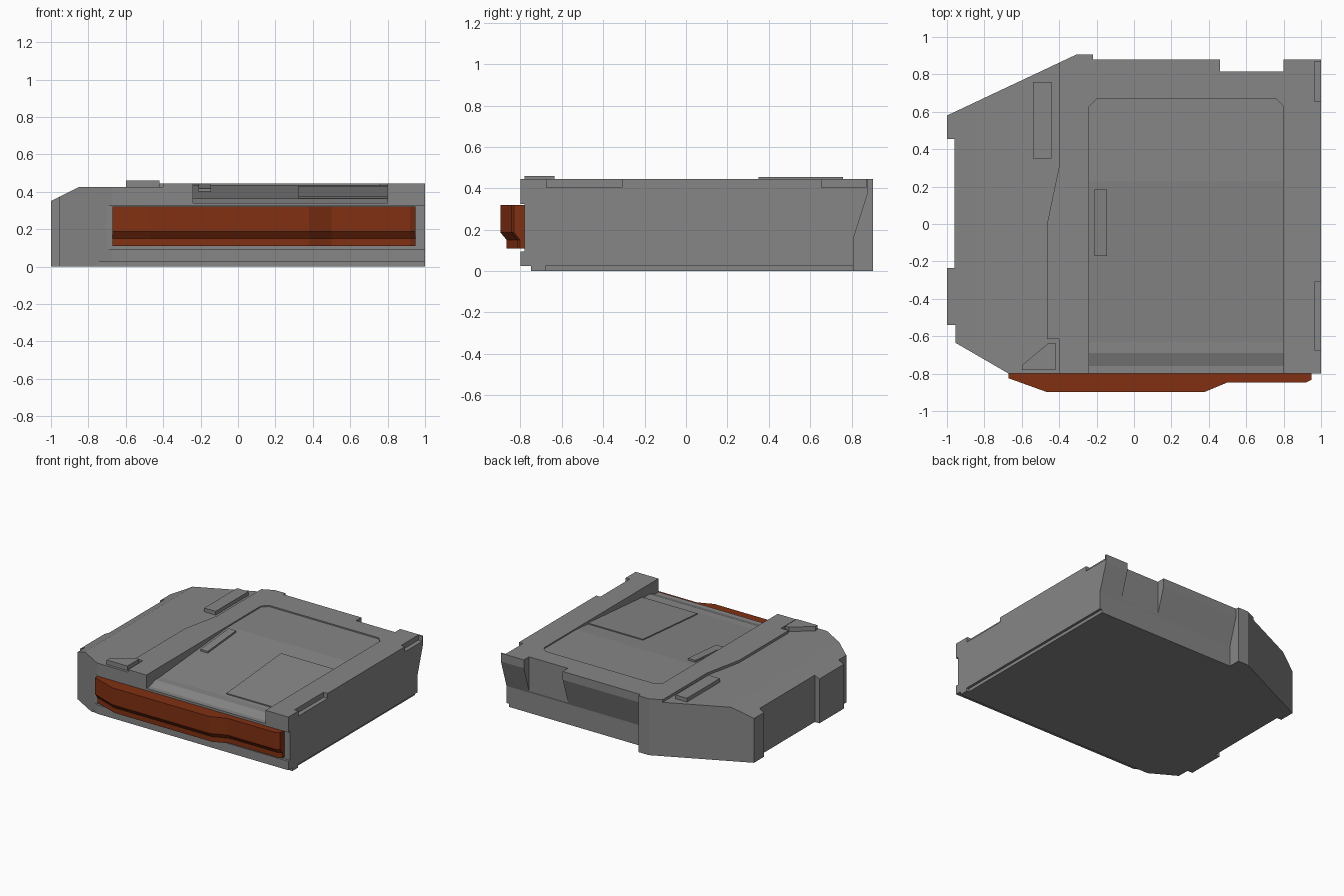
import bpy
import bmesh

old = bpy.data.objects.get("Cube")
if old:
    bpy.data.objects.remove(old, do_unlink=True)


def material(name, rgb):
    m = bpy.data.materials.new(name)
    m.use_nodes = True
    m.diffuse_color = (*rgb, 1)
    m.node_tree.nodes["Principled BSDF"].inputs["Base Color"].default_value = (*rgb, 1)
    return m


GREY = material("hull grey", (0.24, 0.24, 0.24))
RUST = material("rust orange", (0.22, 0.03, 0.006))


def loft(name, rings, mat):
    """Join rings of equal length into a closed solid."""
    bm = bmesh.new()
    loops = [[bm.verts.new(p) for p in ring] for ring in rings]
    n = len(loops[0])
    for a, b in zip(loops, loops[1:]):
        for i in range(n):
            j = (i + 1) % n
            bm.faces.new((a[i], a[j], b[j], b[i]))
    bm.faces.new(loops[0])
    bm.faces.new(loops[-1])
    bmesh.ops.recalc_face_normals(bm, faces=bm.faces)
    mesh = bpy.data.meshes.new(name)
    bm.to_mesh(mesh)
    bm.free()
    mesh.materials.append(mat)
    ob = bpy.data.objects.new(name, mesh)
    bpy.context.collection.objects.link(ob)
    return ob


def prism(name, pts, lo, hi, axis="z", mat=GREY):
    """Extrude a flat profile along one axis."""
    place = {"x": lambda a, b, h: (h, a, b),
             "y": lambda a, b, h: (a, h, b),
             "z": lambda a, b, h: (a, b, h)}[axis]
    return loft(name, [[place(a, b, h) for a, b in pts] for h in (lo, hi)], mat)


def rect(a0, a1, b0, b1):
    return [(a0, b0), (a1, b0), (a1, b1), (a0, b1)]


def cut(target, cutter):
    """Subtract a cutter for good, then remove it."""
    cutter.hide_render = True
    mod = target.modifiers.new("cut", "BOOLEAN")
    mod.operation = "DIFFERENCE"
    mod.solver = "EXACT"
    mod.object = cutter
    bpy.context.view_layer.objects.active = target
    bpy.ops.object.modifier_apply(modifier=mod.name)
    bpy.data.objects.remove(cutter, do_unlink=True)


# Hull: plan outline with side and rear notches
outline = [(-0.67, -0.8), (1, -0.8), (1, 0.88), (0.8, 0.88), (0.8, 0.815),
           (0.46, 0.815), (0.46, 0.88), (-0.22, 0.88), (-0.22, 0.905),
           (-0.31, 0.905), (-1, 0.58), (-1, 0.455), (-0.96, 0.455),
           (-0.96, -0.235), (-1, -0.235), (-1, -0.54), (-0.955, -0.54),
           (-0.955, -0.635)]
hull = prism("hull", outline, 0, 0.445)

# Lower deck along the -x side, with a sloped outer edge
cut(hull, prism("deck_cut", [(-0.4, 1), (-0.4, 0.31), (-0.465, 0), (-0.465, -0.615),
                             (-0.4, -0.615), (-0.4, -1), (-1.1, -1), (-1.1, 1)], 0.425, 0.6))
cut(hull, prism("edge_cut", [(-1.1, 0.3), (-0.75, 0.475), (-1.1, 0.475)], -1, 1, "y"))

# Rear undercut beneath the overhang
cut(hull, prism("undercut", [(0.81, -0.1), (0.81, 0.16), (0.912, 0.48), (1.1, 0.48),
                             (1.1, -0.1)], -0.22, 1.1, "x"))

# Sloping loading bay, open at the front, with clipped rear corners
bay = prism("bay_cut", [(-0.9, 0.34), (-0.76, 0.34), (-0.69, 0.365), (-0.63, 0.365),
                        (0.23, 0.435), (0.67, 0.435), (0.67, 0.6), (-0.9, 0.6)],
            -0.24, 0.8, "x")
bm = bmesh.new()
bm.from_mesh(bay.data)
corners = [e for e in bm.edges
           if all(v.co.y > 0.6 for v in e.verts)
           and abs(e.verts[0].co.z - e.verts[1].co.z) > 0.1]
bmesh.ops.bevel(bm, geom=corners, offset=0.042, segments=1, affect="EDGES")
bm.to_mesh(bay.data)
bm.free()
cut(hull, bay)

# Front bumper channel and bottom step
cut(hull, prism("bumper_channel", rect(-0.9, -0.78, 0.095, 0.323), -1.1, 1.1, "x"))
cut(hull, prism("bottom_step", rect(-0.9, -0.75, -0.1, 0.025), -1.1, 1.1, "x"))

# Slots on the +x side: two along the top edge, one along the bottom
for y0, y1 in ((-0.675, -0.31), (0.655, 0.87)):
    cut(hull, prism("top_slot", rect(0.965, 1.1, y0, y1), 0.405, 0.6))
cut(hull, prism("bottom_slot", rect(0.98, 1.1, -0.68, 0.81), -0.1, 0.025))


# Plates lying on the bay slope
def slope_plate(name, x0, x1, y0, y1, rise):
    z0, z1 = (0.365 + (y + 0.63) * 0.07 / 0.86 for y in (y0, y1))
    prism(name, [(y0, z0 - 0.01), (y1, z1 - 0.01), (y1, z1 + rise), (y0, z0 + rise)],
          x0, x1, "x")


slope_plate("bay_hatch", 0.32, 0.8, -0.6, 0.08, 0.008)
slope_plate("bay_bar", -0.21, -0.145, -0.17, 0.185, 0.014)

# Raised pads on the lower deck
prism("rear_pad", rect(-0.54, -0.44, 0.35, 0.76), 0.41, 0.455)
prism("front_pad", [(-0.6, -0.78), (-0.42, -0.78), (-0.42, -0.635), (-0.455, -0.635),
                    (-0.6, -0.755)], 0.41, 0.46)

# Front bumper: faceted plan, stepped in below
plan = [(-0.67, -0.825), (-0.47, -0.897), (0.38, -0.897), (0.5, -0.847),
        (0.92, -0.847), (0.95, -0.832)]
rings = []
for z, inset in ((0.11, 0.03), (0.15, 0.03), (0.187, 0), (0.32, 0)):
    ring = [(x, y + inset, z) for x, y in plan]
    rings.append(ring + [(0.95, -0.77, z), (-0.67, -0.77, z)])
loft("front_bumper", rings, RUST)
